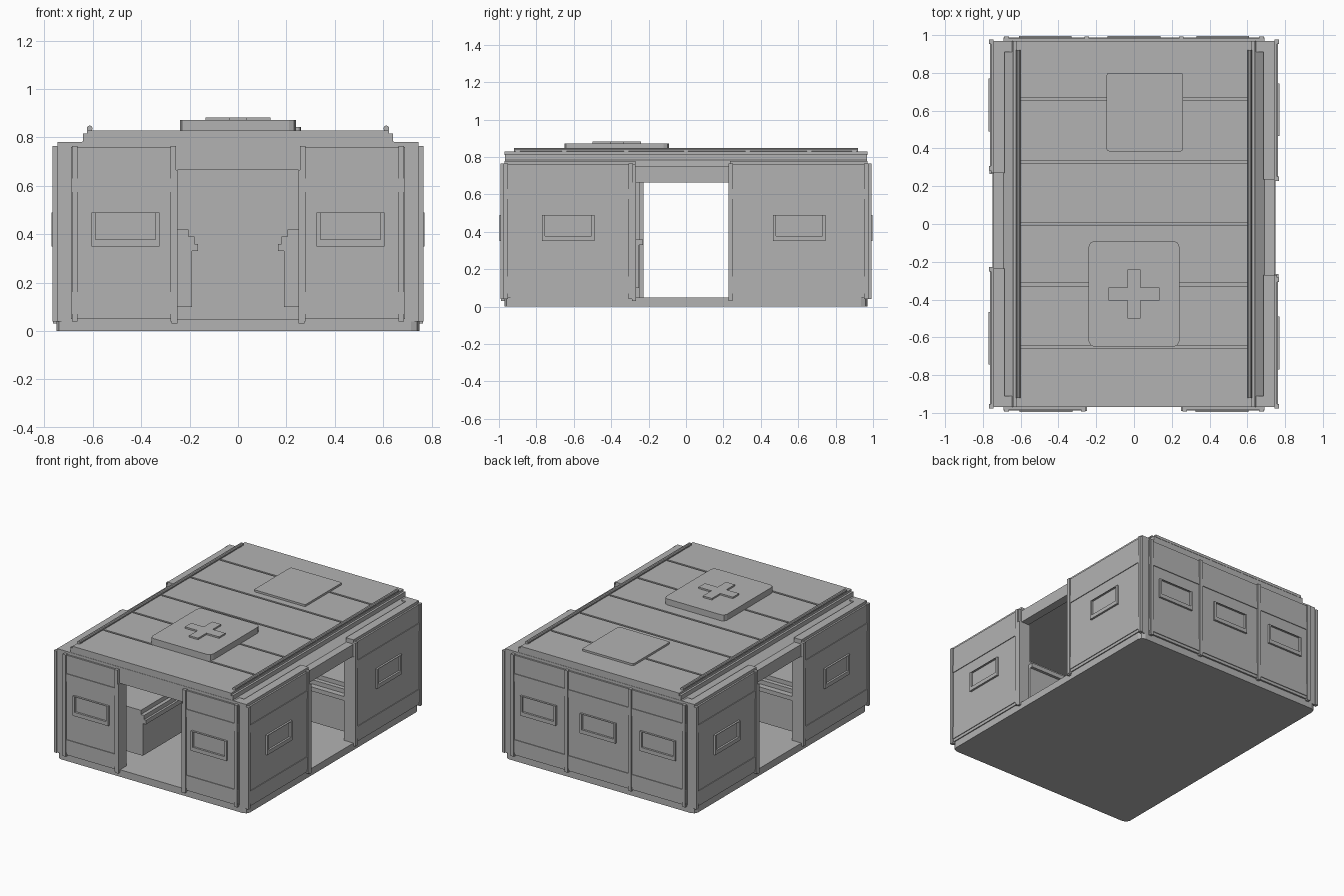
import bpy, bmesh, math
from mathutils import Matrix, Vector

if "Cube" in bpy.data.objects:
    bpy.data.objects.remove(bpy.data.objects["Cube"], do_unlink=True)

grey = bpy.data.materials.new("plain_grey")
grey.use_nodes = True
grey.diffuse_color = (0.45, 0.45, 0.45, 1)
grey.node_tree.nodes["Principled BSDF"].inputs["Base Color"].default_value = grey.diffuse_color


def finish(name, bm, matrix=None):
    if matrix:
        bm.transform(matrix)
    bmesh.ops.recalc_face_normals(bm, faces=bm.faces)
    mesh = bpy.data.meshes.new(name)
    bm.to_mesh(mesh)
    bm.free()
    mesh.materials.append(grey)
    obj = bpy.data.objects.new(name, mesh)
    bpy.context.collection.objects.link(obj)
    return obj


def box_mesh(lo, hi):
    bm = bmesh.new()
    bmesh.ops.create_cube(bm, size=1)
    for v in bm.verts:
        v.co = Vector([l + (h - l) * (c + 0.5) for l, h, c in zip(lo, hi, v.co)])
    return bm


def box(name, x, y, z, matrix=None, corner=0):
    """Box from ranges, with optional bevelled upright corners."""
    bm = box_mesh(*zip(x, y, z))
    if corner:
        upright = [e for e in bm.edges if abs(e.verts[0].co.z - e.verts[1].co.z) > 1e-5]
        bmesh.ops.bevel(bm, geom=upright, offset=corner, segments=2, affect='EDGES', profile=0.5)
    return finish(name, bm, matrix)


def prism(name, points, y0, y1, matrix=None):
    """Extrude an x-z profile along y."""
    bm = bmesh.new()
    face = bm.faces.new([bm.verts.new((x, y0, z)) for x, z in points])
    new = bmesh.ops.extrude_face_region(bm, geom=[face])["geom"]
    bmesh.ops.translate(bm, vec=(0, y1 - y0, 0), verts=[v for v in new if isinstance(v, bmesh.types.BMVert)])
    return finish(name, bm, matrix)


def wall_frame(angle, distance):
    """Local frame: x along the wall, -y outward from its surface."""
    return Matrix.Rotation(angle, 4, 'Z') @ Matrix.Translation((0, -distance, 0))


def window(name, u, m):
    bm = box_mesh((u - 0.14, -0.026, 0.35), (u + 0.14, 0, 0.49))
    front = min(bm.faces, key=lambda f: f.calc_center_median().y)
    bmesh.ops.inset_region(bm, faces=[front], thickness=0.022)
    bmesh.ops.translate(bm, vec=(0, 0, 0.012), verts=front.verts)
    slot = bmesh.ops.extrude_face_region(bm, geom=[front])["geom"]
    bmesh.ops.translate(bm, vec=(0, 0.014, 0), verts=[v for v in slot if isinstance(v, bmesh.types.BMVert)])
    bmesh.ops.delete(bm, geom=[front], context='FACES')
    finish(name, bm, m)


def panel(name, m, u0, u1, windows, posts):
    """Wall cladding with raised bands, windows and upright posts."""
    box(name + "_cladding", (u0, u1), (-0.012, 0), (0.05, 0.76), m)
    for z in ((0.575, 0.63), (0.07, 0.16)):
        box(name + "_band", (u0, u1), (-0.017, 0), z, m)
    for u in windows:
        window(name + "_window", u, m)
    for u in posts:
        box(name + "_post", (u - 0.012, u + 0.012), (-0.022, 0), (0.04, 0.765), m)


front, back = wall_frame(0, 0.97), wall_frame(math.pi, 0.97)
right, left = wall_frame(math.pi / 2, 0.745), wall_frame(-math.pi / 2, 0.745)

# Base and structural walls
box("floor", (-0.75, 0.75), (-0.97, 0.97), (0, 0.05), corner=0.035)
box("back_wall", (-0.745, 0.745), (0, 0.06), (0.04, 0.78), back)
box("front_header", (-0.28, 0.28), (0, 0.06), (0.665, 0.78), front)
for s in (-1, 1):
    box("front_wall", sorted((s * 0.265, s * 0.745)), (0, 0.06), (0.04, 0.78), front)

for side, m in (("right", right), ("left", left)):
    box(side + "_wall", (-0.965, -0.27), (0, 0.06), (0.04, 0.78), m)
    box(side + "_wall", (0.235, 0.965), (0, 0.06), (0.04, 0.78), m)
    box(side + "_header", (-0.28, 0.24), (0, 0.06), (0.665, 0.75), m)
    panel(side + "_near_panel", m, -0.97, -0.27, [-0.63], [-0.965, -0.295])
    panel(side + "_far_panel", m, 0.235, 0.97, [0.605], [0.24, 0.965])
    for u in (-0.28, 0.235):
        box(side + "_door_jamb", (u - 0.008, u + 0.014), (-0.02, 0.07), (0.03, 0.665), m)

# Front and back cladding
for s in (-1, 1):
    panel("front_panel", front, *sorted((s * 0.265, s * 0.69)), [s * 0.465], [s * 0.675, s * 0.268])
    box("front_door_jamb", sorted((s * 0.25, s * 0.275)), (-0.02, 0.07), (0.03, 0.665), front)
panel("back_panel", back, -0.69, 0.69, [-0.47, 0, 0.47], [-0.675, -0.25, 0.25, 0.675])

# Roof slab with sloped gutters and separate planks
prism("roof_slab", [(-0.69, 0.74), (0.69, 0.74), (0.69, 0.75), (0.64, 0.785), (0.64, 0.815),
                    (-0.64, 0.815), (-0.64, 0.785), (-0.69, 0.75)], -0.968, 0.968)
seams = [-0.97, -0.65, -0.32, 0, 0.33, 0.66, 0.97]
for a, b in zip(seams, seams[1:]):
    box("roof_plank", (-0.6, 0.6), (a + 0.007 * (a > -0.9), b - 0.007 * (b < 0.9)), (0.81, 0.829))

for s in (-1, 1):
    box("roof_border", sorted((s * 0.6, s * 0.625)), (-0.97, 0.97), (0.81, 0.829))
    # Roof rails
    bm = bmesh.new()
    bmesh.ops.create_cone(bm, cap_ends=True, segments=10, radius1=0.012, radius2=0.012, depth=1.84)
    finish("roof_rail", bm, Matrix.Translation((s * 0.613, 0, 0.837)) @ Matrix.Rotation(math.pi / 2, 4, 'X'))
    for y in (-0.9, -0.65, -0.32, 0, 0.33, 0.66, 0.9):
        box("rail_clip", (s * 0.613 - 0.01, s * 0.613 + 0.01), (y - 0.012, y + 0.012), (0.81, 0.835))

# Roof hatch with cross, and plain cover
box("roof_hatch", (-0.24, 0.24), (-0.65, -0.09), (0.82, 0.872), corner=0.03)
box("cross_bar", (-0.135, 0.135), (-0.405, -0.335), (0.87, 0.883))
for y in ((-0.5, -0.405), (-0.335, -0.24)):
    box("cross_arm", (-0.035, 0.035), y, (0.87, 0.883))
box("roof_cover", (-0.145, 0.26), (0.385, 0.8), (0.82, 0.843), corner=0.012)

# Benches in the four corners, with stepped tops
for sx in (-1, 1):
    for sy in (-1, 1):
        for name, x, y, z in (("bench_base", 0.19, 0.25, (0.1, 0.33)), ("bench_top", 0.165, 0.23, (0.33, 0.36)),
                              ("bench_pad", 0.18, 0.27, (0.36, 0.39)), ("bench_cushion", 0.205, 0.3, (0.39, 0.42))):
            box(name, sorted((sx * x, sx * 0.685)), sorted((sy * y, sy * 0.8)), z)
